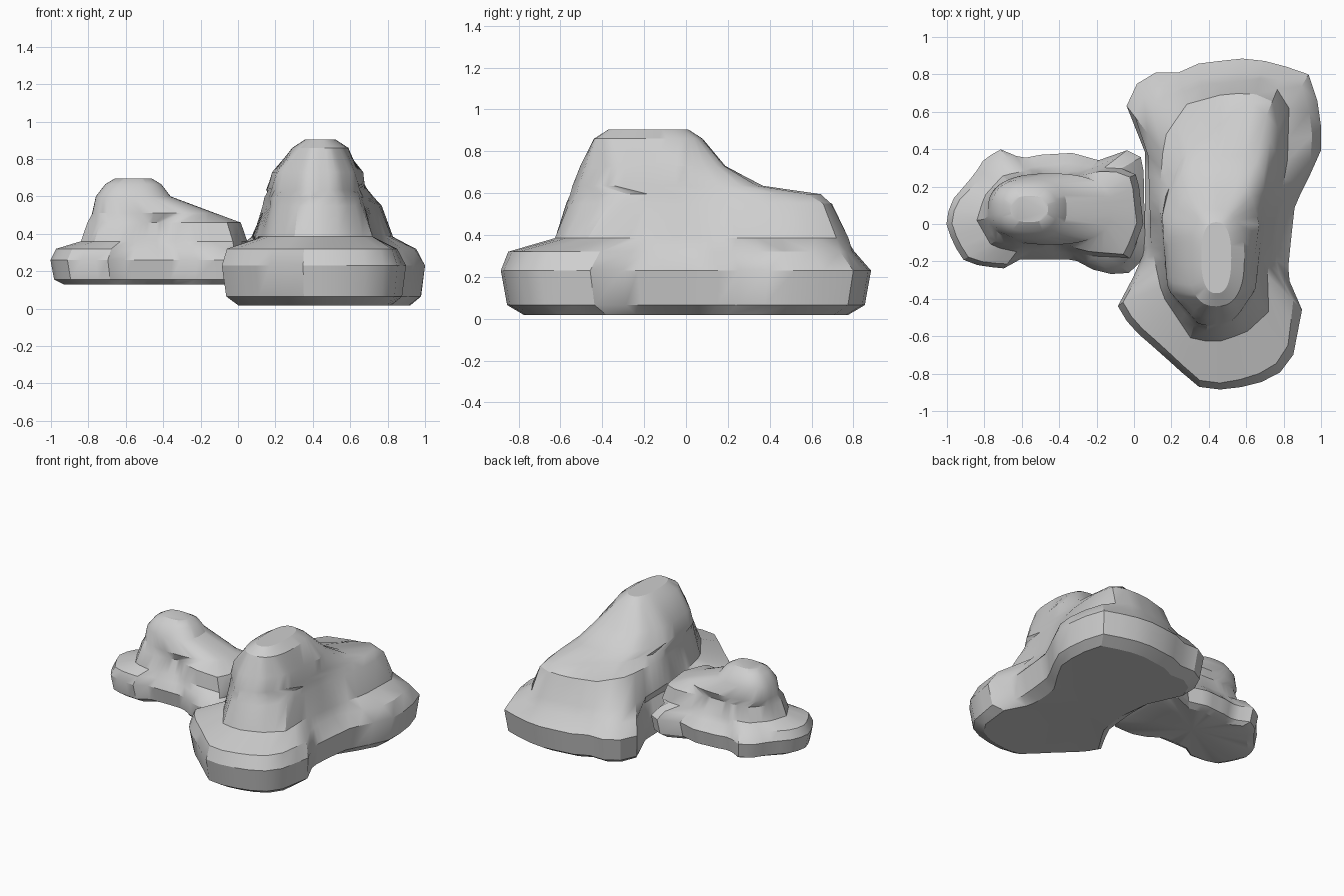
import bpy
import bmesh
from math import cos, sin, pi, copysign
from mathutils import Vector

default_cube = bpy.data.objects.get("Cube")
if default_cube:
    bpy.data.objects.remove(default_cube)

cloud_grey = bpy.data.materials.new("cloud_grey")
cloud_grey.use_nodes = True
colour = (0.62, 0.62, 0.62, 1)
cloud_grey.diffuse_color = colour
cloud_grey.node_tree.nodes["Principled BSDF"].inputs["Base Color"].default_value = colour

SIDES = 48
directions = [Vector((cos(2 * pi * i / SIDES), sin(2 * pi * i / SIDES))) for i in range(SIDES)]


def cross(a, b):
    return a.x * b.y - a.y * b.x


def reach(center, direction, outline):
    """Distance from the center to the outline along a direction."""
    farthest = 0
    for start, end in zip(outline, outline[1:] + outline[:1]):
        edge = end - start
        turn = cross(direction, edge)
        if abs(turn) < 1e-9:
            continue
        distance = cross(start - center, edge) / turn
        along = cross(start - center, direction) / turn
        if distance > 0 and -1e-6 <= along <= 1.000001:
            farthest = max(farthest, distance)
    return farthest


def ring_from_outline(points, center, height, inset=0.0, far_inset=0.0):
    """Horizontal ring that follows an outline, pulled inward, more so at the back and left."""
    outline = [Vector(point) for point in points]
    middle = Vector(center)
    ring = []
    for direction in directions:
        pull = inset + far_inset * max(0, direction.x, direction.y)
        place = middle + direction * (reach(middle, direction, outline) - pull)
        ring.append((place.x, place.y, height))
    return ring


def boxy(value):
    return copysign(abs(value) ** .8, value)


def ring_from_oval(center, half_width, half_depth, height):
    return [(center[0] + half_width * boxy(direction.x),
             center[1] + half_depth * boxy(direction.y), height) for direction in directions]


def build_cloud(name, rings, underside_height):
    """Skin the rings from bottom to top and close both ends."""
    mesh = bpy.data.meshes.new(name)
    bm = bmesh.new()
    layers = [[bm.verts.new(place) for place in ring] for ring in rings]
    for lower, upper in zip(layers, layers[1:]):
        for i in range(SIDES):
            j = (i + 1) % SIDES
            bm.faces.new((lower[i], lower[j], upper[j], upper[i]))
    bm.faces.new(layers[-1])
    middle = sum((vert.co for vert in layers[0]), Vector()) / SIDES
    middle.z = underside_height
    hub = bm.verts.new(middle)
    for i in range(SIDES):
        bm.faces.new((hub, layers[0][(i + 1) % SIDES], layers[0][i]))
    bmesh.ops.recalc_face_normals(bm, faces=bm.faces)
    bm.to_mesh(mesh)
    bm.free()
    mesh.materials.append(cloud_grey)
    cloud = bpy.data.objects.new(name, mesh)
    bpy.context.collection.objects.link(cloud)
    bpy.ops.object.select_all(action="DESELECT")
    cloud.select_set(True)
    bpy.context.view_layer.objects.active = cloud
    bpy.ops.object.shade_smooth_by_angle(angle=pi / 6)


# Large cloud: wide skirt, long shoulder at the back, tall crown at the front
large_skirt = [(.03, .78), (.1, .81), (.24, .81), (.35, .86), (.63, .89), (.93, .81),
               (1, .6), (1, .38), (.86, .1), (.84, -.08), (.82, -.28), (.9, -.45),
               (.84, -.76), (.7, -.84), (.5, -.89), (.34, -.87), (.13, -.68),
               (-.02, -.55), (-.11, -.4), (.03, -.25), (.06, .1), (.06, .45), (-.04, .63)]
large_body = [(.07, .56), (.14, .66), (.35, .74), (.7, .78), (.83, .66), (.82, .32),
              (.75, 0), (.71, -.3), (.73, -.46), (.6, -.58), (.45, -.63), (.31, -.62),
              (.15, -.38), (.09, -.1), (.08, .2)]
large_shoulder = [(.16, .46), (.28, .64), (.5, .7), (.73, .69), (.77, .55), (.76, .3),
                  (.7, 0), (.67, -.35), (.56, -.54), (.35, -.58), (.18, -.36), (.13, .08)]
large_crest = [(.26, .36), (.4, .48), (.56, .62), (.69, .66), (.73, .5), (.72, .3),
               (.69, 0), (.65, -.35), (.54, -.52), (.36, -.56), (.18, -.35), (.14, .08)]
large_rise = [(.25, .27), (.38, .36), (.64, .37), (.7, .25), (.68, 0), (.65, -.35),
              (.54, -.51), (.36, -.55), (.18, -.35), (.15, .05)]
large_crown = [(.26, .14), (.4, .19), (.62, .18), (.67, 0), (.62, -.35), (.53, -.48),
               (.37, -.51), (.21, -.35), (.18, -.05)]
center = (.46, -.02)
crown_center = (.44, -.18)
build_cloud("large_cloud", [
    ring_from_outline(large_skirt, center, .018, .11),
    ring_from_outline(large_skirt, center, .065, .03),
    ring_from_outline(large_skirt, center, .23),
    ring_from_outline(large_skirt, center, .32, .035, .045),
    ring_from_outline(large_body, center, .385),
    ring_from_outline(large_shoulder, center, .55),
    ring_from_outline(large_crest, center, .595),
    ring_from_outline(large_rise, crown_center, .635),
    ring_from_outline(large_crown, crown_center, .73),
    ring_from_oval(crown_center, .15, .26, .86),
    ring_from_oval(crown_center, .08, .19, .905),
], .03)

# Small cloud: the same build, with its crown at the right and a low bump at the left
small_skirt = [(-1.01, .02), (-.97, .13), (-.85, .27), (-.8, .35), (-.71, .4), (-.6, .35),
               (-.5, .37), (-.33, .38), (-.15, .33), (-.05, .4), (.05, .35), (.06, -.15),
               (0, -.26), (-.17, -.27), (-.32, -.19), (-.62, -.19), (-.7, -.24),
               (-.9, -.21), (-.97, -.1)]
small_body = [(-.84, .02), (-.8, .15), (-.7, .26), (-.55, .29), (-.3, .28), (-.1, .31),
              (.02, .26), (.05, 0), (-.02, -.18), (-.25, -.17), (-.4, -.12), (-.62, -.15),
              (-.76, -.12)]
center = (-.46, .07)
crown_center = (-.56, .08)
build_cloud("small_cloud", [
    ring_from_outline(small_skirt, center, .13, .07),
    ring_from_outline(small_skirt, center, .155, .02),
    ring_from_outline(small_skirt, center, .26),
    ring_from_outline(small_skirt, center, .32, .03, .03),
    ring_from_outline(small_body, center, .36),
    ring_from_outline(small_body, center, .46, .035),
    ring_from_oval((-.45, .08), .33, .19, .51),
    ring_from_oval(crown_center, .2, .16, .6),
    ring_from_oval(crown_center, .15, .12, .665),
    ring_from_oval(crown_center, .1, .07, .695),
], .14)
